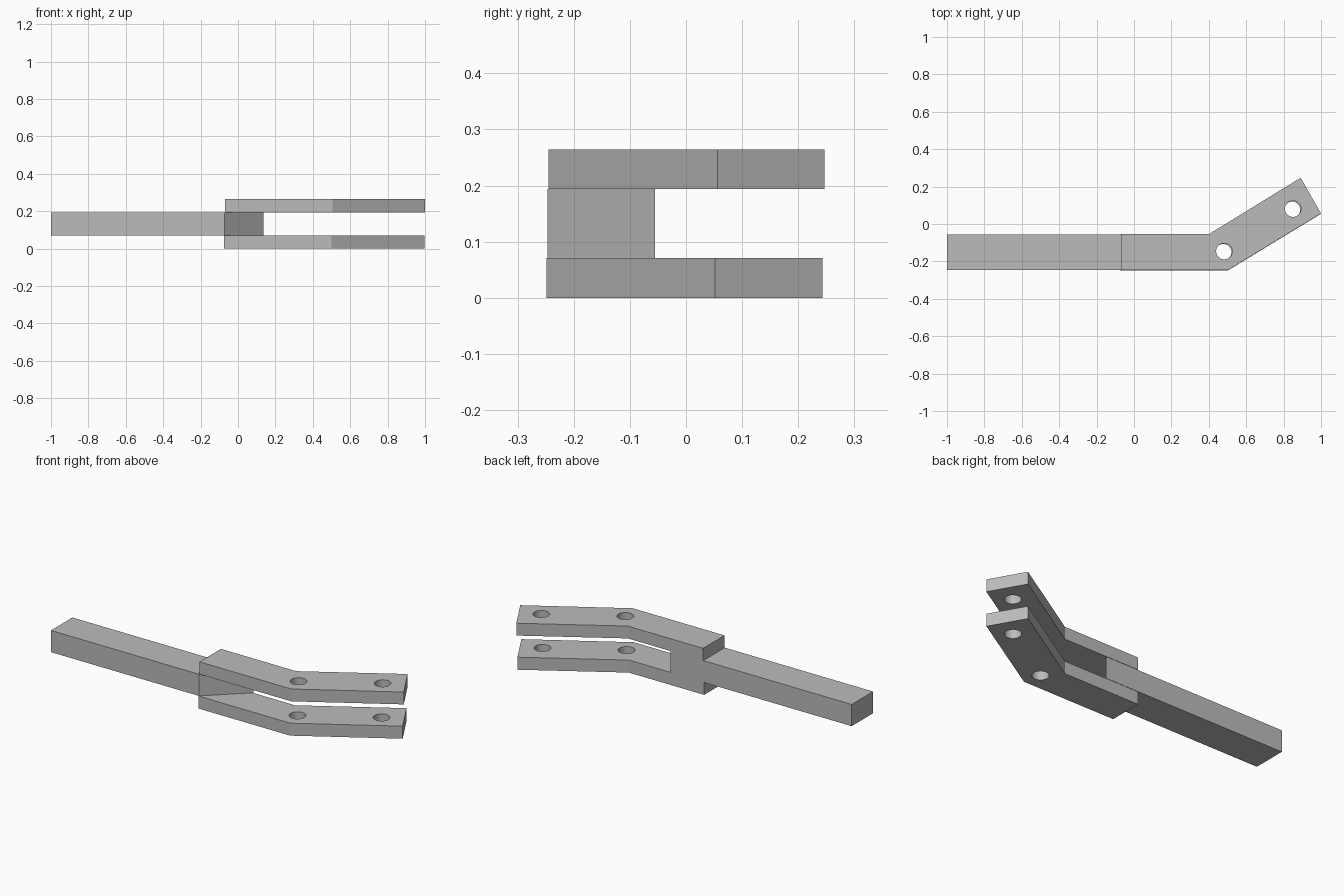
import bpy
import bmesh
from math import cos, sin, tau

old = bpy.data.objects.get("Cube")
if old:
    bpy.data.objects.remove(old, do_unlink=True)

GREY = (0.5, 0.5, 0.5, 1.0)
mat = bpy.data.materials.new("plain grey")
mat.use_nodes = True
mat.diffuse_color = GREY
mat.node_tree.nodes["Principled BSDF"].inputs["Base Color"].default_value = GREY


def extruded(name, outline, z0, z1):
    """Solid made by raising a flat counter-clockwise outline."""
    bm = bmesh.new()
    face = bm.faces.new([bm.verts.new((x, y, z0)) for x, y in outline])
    top = bmesh.ops.extrude_face_region(bm, geom=[face], use_keep_orig=True)
    for v in top["geom"]:
        if isinstance(v, bmesh.types.BMVert):
            v.co.z = z1
    bmesh.ops.recalc_face_normals(bm, faces=bm.faces)
    mesh = bpy.data.meshes.new(name)
    bm.to_mesh(mesh)
    bm.free()
    mesh.materials.append(mat)
    obj = bpy.data.objects.new(name, mesh)
    bpy.context.collection.objects.link(obj)
    return obj


def circle(cx, cy, r, n=40):
    return [(cx + r * cos(tau * i / n), cy + r * sin(tau * i / n)) for i in range(n)]


# Handle bar, cut off at an angle between the fork plates
extruded("handle_bar", [(-1, -0.247), (-0.072, -0.247), (0.135, -0.055), (-1, -0.055)],
         0.071, 0.194)

# Bent fork plates with two through holes each
PLATE = [(-0.07, -0.245), (0.505, -0.245), (1.0, 0.056),
         (0.891, 0.247), (0.402, -0.053), (-0.07, -0.053)]
HOLES = [(0.482, -0.146), (0.85, 0.081)]

for name, z0, z1, shift in (("upper_fork_plate", 0.194, 0.264, 0.0),
                            ("lower_fork_plate", 0.0, 0.071, -0.004)):
    plate = extruded(name, [(x + shift, y + shift) for x, y in PLATE], z0, z1)
    for i, (x, y) in enumerate(HOLES):
        cutter = extruded(f"{name}_hole_cutter_{i + 1}",
                          circle(x + shift, y + shift, 0.043), z0 - 0.05, z1 + 0.05)
        cutter.hide_render = True
        cutter.hide_viewport = True
        cut = plate.modifiers.new("hole", 'BOOLEAN')
        cut.operation = 'DIFFERENCE'
        cut.solver = 'EXACT'
        cut.object = cutter
    # Smooth hole walls, crisp plate edges
    bpy.ops.object.select_all(action='DESELECT')
    plate.select_set(True)
    bpy.context.view_layer.objects.active = plate
    for cut in list(plate.modifiers):
        bpy.ops.object.modifier_apply(modifier=cut.name)
    bpy.ops.object.shade_smooth_by_angle()

# Remove the spent cutters
for obj in [o for o in bpy.data.objects if "_hole_cutter_" in o.name]:
    bpy.data.objects.remove(obj, do_unlink=True)
